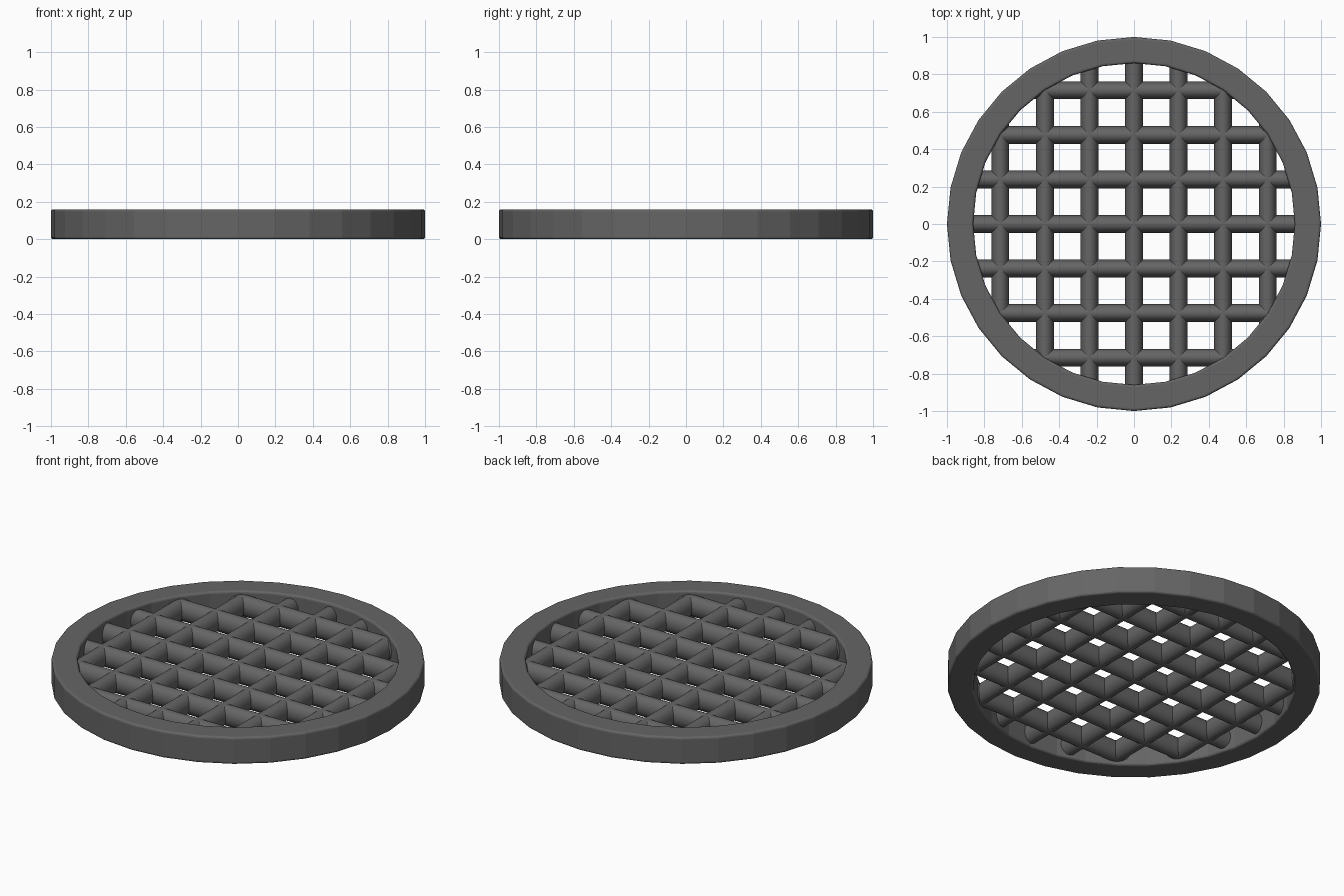
import bpy, bmesh, math
from mathutils import Matrix

if "Cube" in bpy.data.objects:
    bpy.data.objects.remove(bpy.data.objects["Cube"])

R_OUT, R_IN, H, SIDES = 1.0, 0.86, 0.16, 32
PITCH, ROD_R, ROD_RZ, ROD_Z = 0.238, 0.047, 0.06, 0.08

iron = bpy.data.materials.new("dark_iron")
iron.diffuse_color = (0.13, 0.13, 0.13, 1)
iron.use_nodes = True
iron.node_tree.nodes["Principled BSDF"].inputs["Base Color"].default_value = iron.diffuse_color


def finish(bm, name):
    bmesh.ops.recalc_face_normals(bm, faces=bm.faces)
    mesh = bpy.data.meshes.new(name)
    bm.to_mesh(mesh)
    bm.free()
    mesh.materials.append(iron)
    obj = bpy.data.objects.new(name, mesh)
    bpy.context.collection.objects.link(obj)
    return obj


# Outer rim: rectangular section with rounded corners, swept in 32 flat sides
c, steps = 0.013, 3
profile = []
for quarter, (r, z) in enumerate([(R_OUT - c, H - c), (R_IN + c, H - c),
                                  (R_IN + c, c), (R_OUT - c, c)]):
    for s in range(steps + 1):
        t = (quarter + s / steps) * math.pi / 2
        profile.append((r + c * math.cos(t), z + c * math.sin(t)))
bm = bmesh.new()
loops = []
for i in range(SIDES):
    a = 2 * math.pi * i / SIDES
    loops.append([bm.verts.new((r * math.cos(a), r * math.sin(a), z)) for r, z in profile])
n = len(profile)
for i in range(SIDES):
    p, q = loops[i], loops[(i + 1) % SIDES]
    for j in range(n):
        k = (j + 1) % n
        bm.faces.new((p[j], q[j], q[k], p[k]))
finish(bm, "rim")


# Grate bars: rods in both directions, ends buried in the rim
def bars(name, turn):
    bm = bmesh.new()
    for i in range(-3, 4):
        p = i * PITCH
        length = 2 * math.sqrt(0.92 ** 2 - p * p)
        m = (Matrix.Rotation(turn, 4, 'Z') @ Matrix.Translation((0, p, ROD_Z))
             @ Matrix.Diagonal((1, 1, ROD_RZ / ROD_R, 1))
             @ Matrix.Rotation(math.pi / 2, 4, 'Y'))
        bmesh.ops.create_cone(bm, cap_ends=True, segments=16, radius1=ROD_R,
                              radius2=ROD_R, depth=length, matrix=m)
    obj = finish(bm, name)
    bpy.ops.object.select_all(action='DESELECT')
    obj.select_set(True)
    bpy.context.view_layer.objects.active = obj
    bpy.ops.object.shade_smooth_by_angle(angle=math.radians(40))


bars("cross_bars", 0)
bars("long_bars", math.pi / 2)
